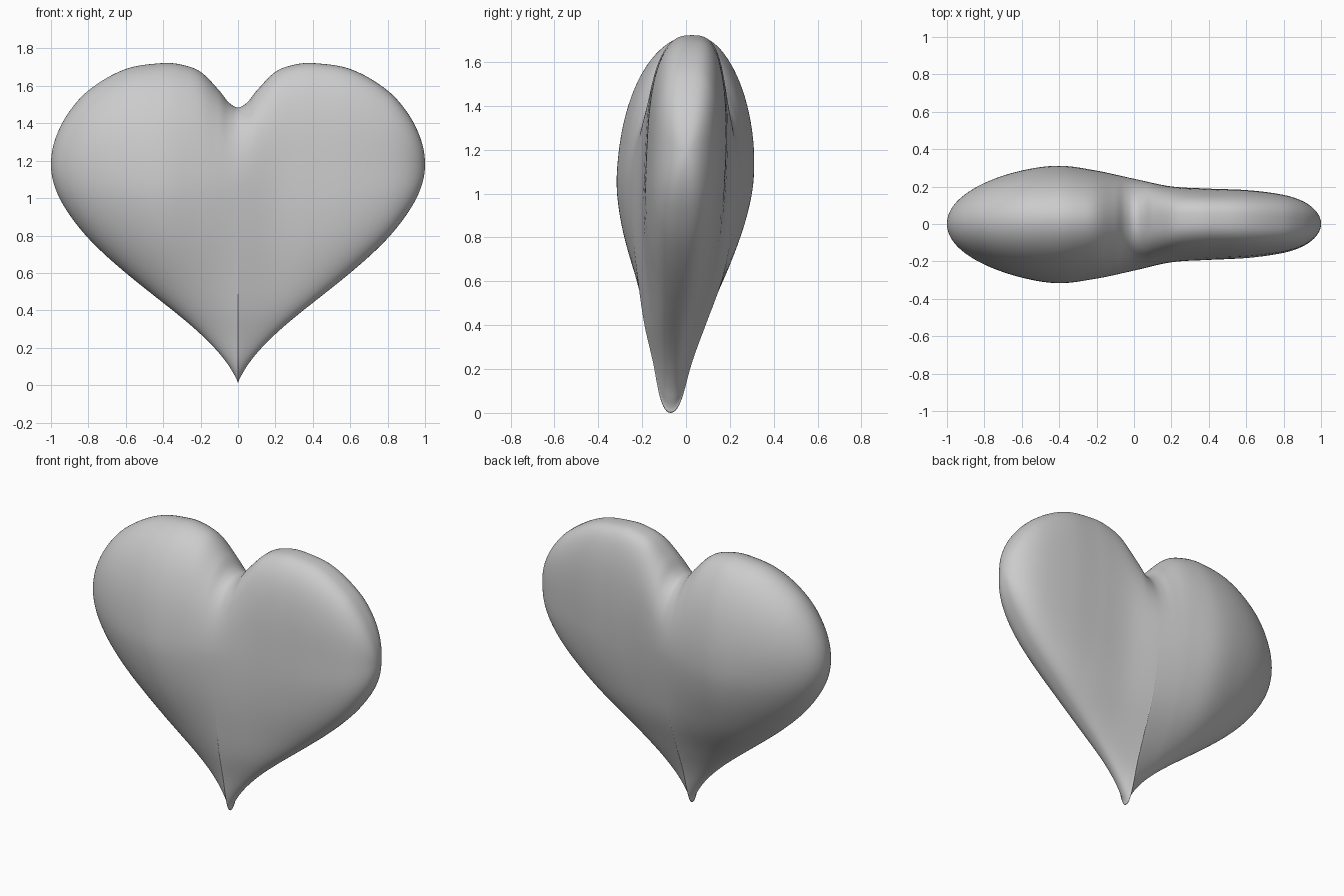
import bpy, bmesh
from math import sin, cos, asin, acos, pi

if "Cube" in bpy.data.objects:
    bpy.data.objects.remove(bpy.data.objects["Cube"])


def curve(pts, v):
    """Smooth cubic curve through (position, value) points."""
    n = len(pts)
    v = min(max(v, pts[0][0]), pts[-1][0])
    i = 0
    while i < n - 2 and v > pts[i + 1][0]:
        i += 1

    def slope(k):
        a, b = pts[max(k - 1, 0)], pts[min(k + 1, n - 1)]
        return (b[1] - a[1]) / (b[0] - a[0])
    (x0, y0), (x1, y1) = pts[i], pts[i + 1]
    d = x1 - x0
    s = (v - x0) / d
    return ((2*s**3 - 3*s**2 + 1) * y0 + (s**3 - 2*s**2 + s) * d * slope(i)
            + (3*s**2 - 2*s**3) * y1 + (s**3 - s**2) * d * slope(i + 1))


def by_angle(pts):
    return [(asin(x), y) for x, y in pts]


def mirrored(pts):
    return by_angle([(-x, y) for x, y in pts[:0:-1]] + pts)


def edge_t(x):
    return acos(1 - 2 * min(abs(x), 1)) / pi


# Heart outline: upper lobes and lower point
TOP = mirrored([(0, 1.485), (.05, 1.512), (.1, 1.575), (.2, 1.675), (.3, 1.713), (.4, 1.722),
                (.6, 1.69), (.8, 1.575), (.9, 1.465), (.97, 1.335), (1, 1.18)])
BOTTOM = [(edge_t(x), z) for x, z in [(0, 0), (.02, .055), (.05, .105), (.1, .17), (.2, .273),
          (.4, .44), (.6, .6), (.8, .785), (.9, .91), (.97, 1.035), (1, 1.18)]]
# Height of the thickest line, and half thickness (plump left lobe, slim right lobe)
WAIST = mirrored([(0, 1.05), (.2, 1.06), (.4, 1.08), (.6, 1.14), (.8, 1.18), (1, 1.18)])
THICK = by_angle([(-1, 0), (-.95, .115), (-.8, .217), (-.6, .285), (-.4, .313), (-.2, .288),
                  (0, .245), (.2, .2), (.4, .187), (.6, .178), (.8, .152), (.9, .12),
                  (.97, .07), (1, 0)])
# Taper towards the point, and the forward lean of the middle surface
TAPER = [(0, .5), (.2, .52), (.4, .69), (.6, .84), (.8, .93), (1, .99), (1.1, 1), (1.8, 1)]
LEAN = [(0, -.07), (.2, -.063), (.4, -.05), (.6, -.028), (.8, -.017), (1, -.007),
        (1.2, .002), (1.4, .008), (1.6, .016), (1.75, .03)]

HALF, RING = 80, 96
xs = [(1 - cos(pi * i / HALF)) / 2 for i in range(HALF + 1)]
xs = [-x for x in xs[:0:-1]] + xs

# Heart: closed upright sections lofted from left to right
bm = bmesh.new()
rings = []
for x in xs:
    a = asin(max(-1, min(1, x)))
    top, waist, thick = (curve(p, a) for p in (TOP, WAIST, THICK))
    low = curve(BOTTOM, edge_t(x))
    b = min(max((x + .15) / .45, 0), 1)
    power = 2 / (2 + .8 * b * b * (3 - 2 * b))
    ring = []
    for k in range(RING):
        c, s = cos(2 * pi * k / RING), sin(2 * pi * k / RING)
        u = abs(c) ** power
        z = waist + u * ((top - waist) if c > 0 else (low - waist))
        h = thick * abs(s) ** power * curve(TAPER, z)
        ring.append(bm.verts.new((x, curve(LEAN, z) + (h if s > 0 else -h), z)))
    rings.append(ring)
for r0, r1 in zip(rings, rings[1:]):
    for k in range(RING):
        j = (k + 1) % RING
        bm.faces.new((r0[k], r0[j], r1[j], r1[k]))
bmesh.ops.remove_doubles(bm, verts=bm.verts, dist=1e-5)
bmesh.ops.recalc_face_normals(bm, faces=bm.faces)
for f in bm.faces:
    f.smooth = True
mesh = bpy.data.meshes.new("heart")
bm.to_mesh(mesh)
bm.free()
heart = bpy.data.objects.new("heart", mesh)
bpy.context.collection.objects.link(heart)
